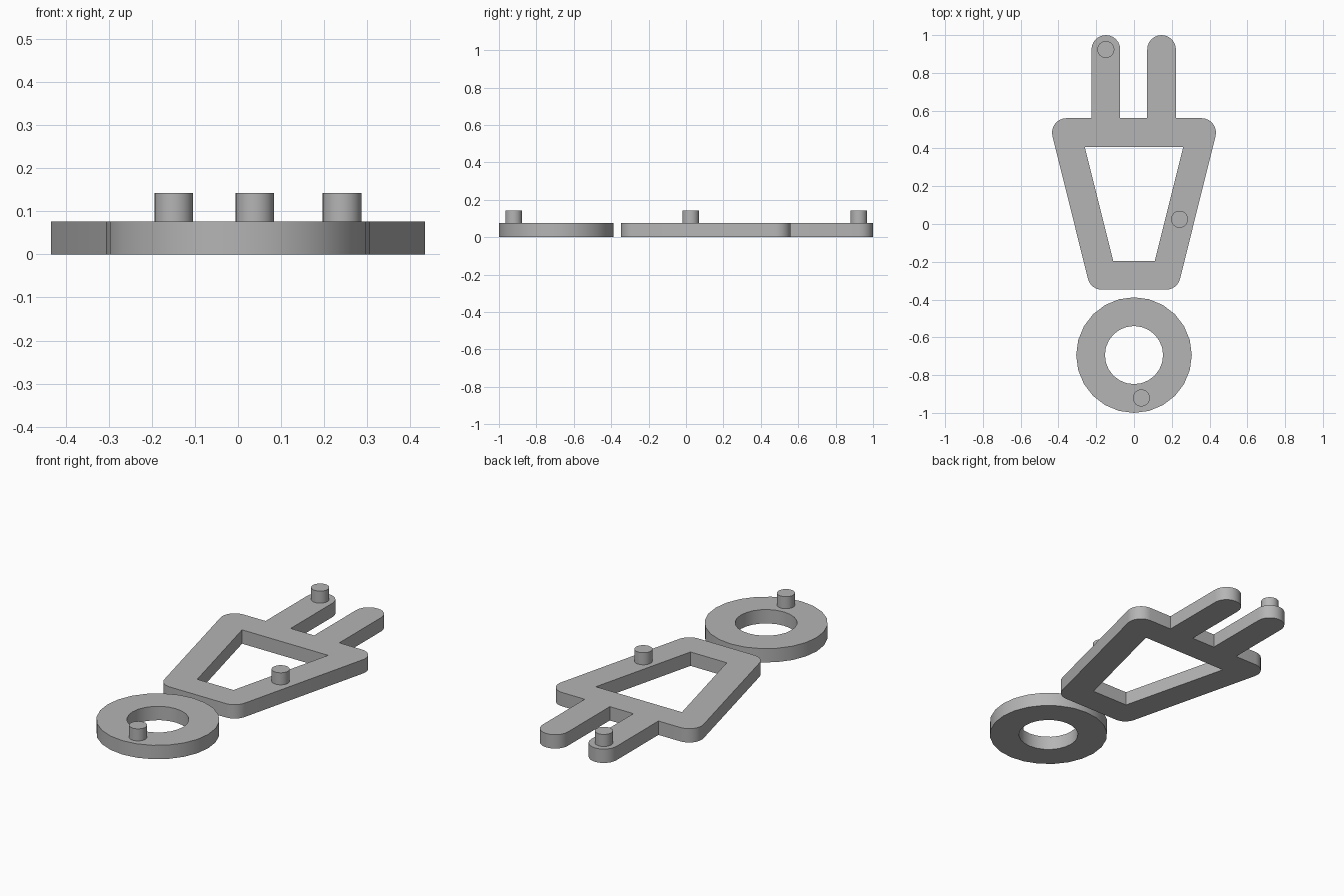
import bpy, bmesh
from math import radians, cos, sin

cube = bpy.data.objects.get("Cube")
if cube:
    bpy.data.objects.remove(cube, do_unlink=True)

THICK = 0.076      # plate thickness
R = 0.076          # half width of every bar
SLANT = -14        # direction the slanted sides face, in degrees

grey = bpy.data.materials.new("plain_grey")
grey.use_nodes = True
colour = (0.46, 0.46, 0.46, 1)
grey.diffuse_color = colour
grey.node_tree.nodes["Principled BSDF"].inputs["Base Color"].default_value = colour


def arc(cx, cy, r, start, end, steps):
    angles = [radians(start + (end - start) * i / steps) for i in range(steps + 1)]
    return [(cx + r * cos(a), cy + r * sin(a)) for a in angles]


def circle(cx, cy, r, sides):
    return arc(cx, cy, r, 0, 360, sides)[:-1]


def plate(name, outlines, bottom, top):
    """Extrude closed outlines; inner outlines become holes."""
    curve = bpy.data.curves.new(name, "CURVE")
    curve.dimensions = "2D"
    curve.fill_mode = "BOTH"
    curve.extrude = (top - bottom) / 2
    for points in outlines:
        spline = curve.splines.new("POLY")
        spline.points.add(len(points) - 1)
        for p, (x, y) in zip(spline.points, points):
            p.co = (x, y, 0, 1)
        spline.use_cyclic_u = True
    obj = bpy.data.objects.new(name, curve)
    bpy.context.collection.objects.link(obj)
    bpy.ops.object.select_all(action="DESELECT")
    obj.select_set(True)
    bpy.context.view_layer.objects.active = obj
    bpy.ops.object.convert(target="MESH")
    obj = bpy.context.object
    # Weld caps to walls and merge the cap triangles
    bm = bmesh.new()
    bm.from_mesh(obj.data)
    bmesh.ops.remove_doubles(bm, verts=bm.verts, dist=0.0001)
    bmesh.ops.translate(bm, verts=bm.verts, vec=(0, 0, (top + bottom) / 2))
    bmesh.ops.recalc_face_normals(bm, faces=bm.faces)
    bm.to_mesh(obj.data)
    bm.free()
    obj.data.materials.clear()
    obj.data.materials.append(grey)
    bpy.ops.object.shade_smooth_by_angle(angle=radians(30))
    return obj


# Tapered frame with two prongs, one continuous outline
top_y, bottom_y, tip_y = 0.484, -0.272, 0.924
shoulder = top_y + R


def prong(x):
    return [(x + R, shoulder)] + arc(x, tip_y, R, 0, 180, 12) + [(x - R, shoulder)]


outer = (arc(0.17, bottom_y, R, -90, SLANT, 6)
         + arc(0.358, top_y, R, SLANT, 90, 8)
         + prong(0.146) + prong(-0.149)
         + arc(-0.358, top_y, R, 90, 180 - SLANT, 8)
         + arc(-0.17, bottom_y, R, 180 - SLANT, 270, 6))
opening = [(-0.11, bottom_y + R), (0.11, bottom_y + R),
           (0.261, top_y - R), (-0.261, top_y - R)]
plate("pronged_frame", [outer, opening], 0, THICK)

# Ring
ring_y = -0.694
plate("ring", [circle(0, ring_y, 0.306, 24), circle(0, ring_y, 0.154, 24)], 0, THICK)

# Pegs standing on the plates
pegs = {"prong_peg": (-0.149, 0.924), "frame_peg": (0.241, 0.025), "ring_peg": (0.039, -0.921)}
for name, (x, y) in pegs.items():
    plate(name, [circle(x, y, 0.045, 24)], THICK - 0.004, 0.142)
